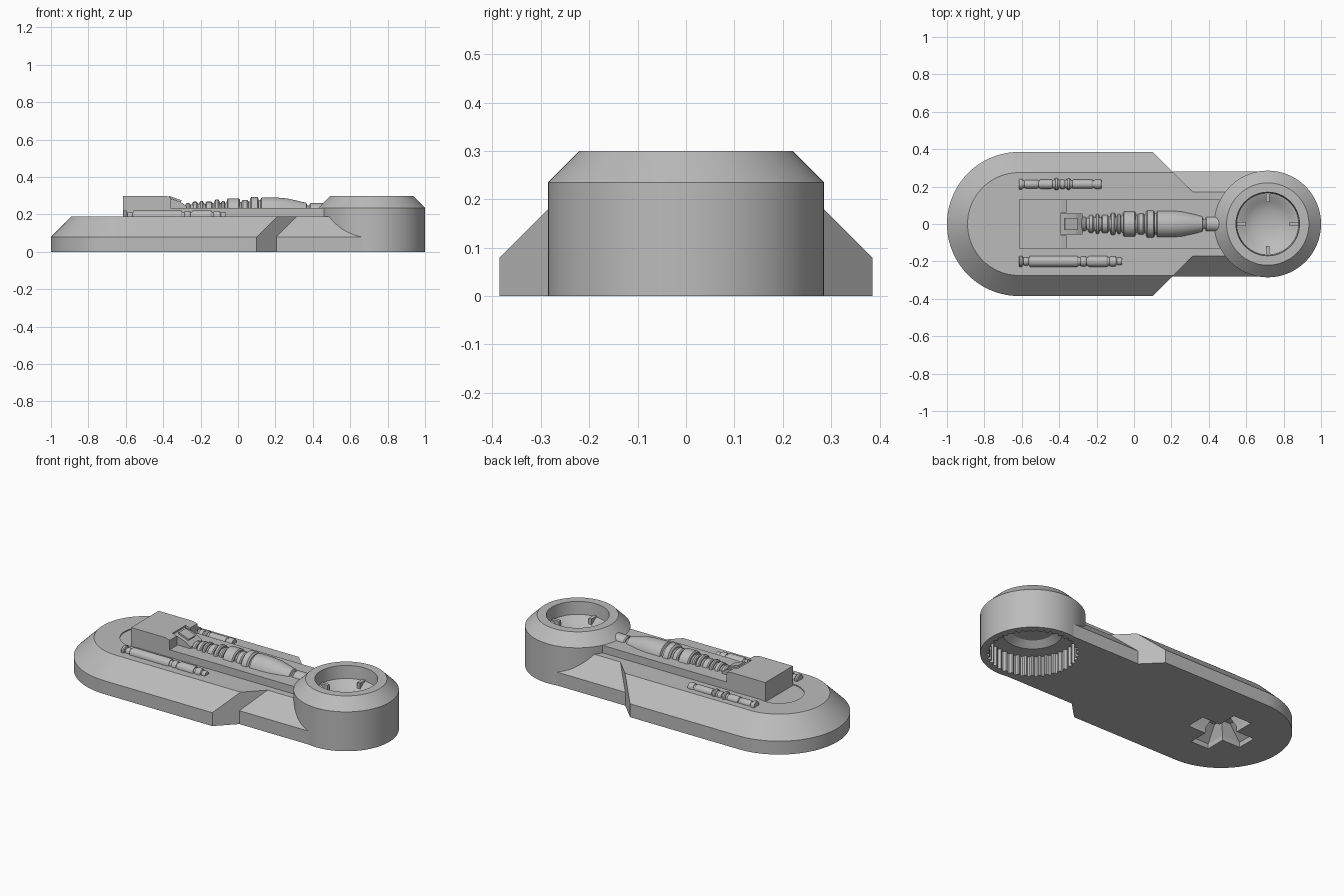
import bpy, bmesh, math
from mathutils import Matrix

cube = bpy.data.objects.get("Cube")
if cube:
    bpy.data.objects.remove(cube)

grey = bpy.data.materials.new("light_grey")
grey.use_nodes = True
grey.diffuse_color = (0.5, 0.5, 0.5, 1)
grey.node_tree.nodes["Principled BSDF"].inputs["Base Color"].default_value = (0.5, 0.5, 0.5, 1)

PIVOT, BOSS = -0.615, 0.715


def finish(name, bm, smooth=False):
    bmesh.ops.remove_doubles(bm, verts=bm.verts, dist=1e-5)
    bmesh.ops.recalc_face_normals(bm, faces=bm.faces)
    mesh = bpy.data.meshes.new(name)
    bm.to_mesh(mesh)
    bm.free()
    mesh.materials.append(grey)
    ob = bpy.data.objects.new(name, mesh)
    bpy.context.collection.objects.link(ob)
    bpy.ops.object.select_all(action='DESELECT')
    ob.select_set(True)
    bpy.context.view_layer.objects.active = ob
    if smooth:
        bpy.ops.object.shade_smooth_by_angle(angle=math.radians(25))
    return ob


def loft(name, rings, smooth=False):
    """Skin matching rings of points and cap both ends."""
    bm = bmesh.new()
    loops = [[bm.verts.new(p) for p in ring] for ring in rings]
    n = len(loops[0])
    for a, b in zip(loops, loops[1:]):
        for i in range(n):
            j = (i + 1) % n
            bm.faces.new((a[i], a[j], b[j], b[i]))
    bm.faces.new(loops[0])
    bm.faces.new(loops[-1])
    return finish(name, bm, smooth)


def lathe(name, profile, origin, along_x=False, n=32, toothed=()):
    """Spin (radius, height) points; toothed rows alternate in radius."""
    rings = []
    for k, (r, h) in enumerate(profile):
        ring = []
        for i in range(n):
            a = 2 * math.pi * i / n
            q = r - 0.014 * (i // 2 % 2) if k in toothed else r
            u, v = q * math.cos(a), q * math.sin(a)
            p = (h, u, v) if along_x else (u, v, h)
            ring.append([c + o for c, o in zip(p, origin)])
        rings.append(ring)
    return loft(name, rings, True)


def box(name, lo, hi, turn=None):
    bm = bmesh.new()
    size = [b - a for a, b in zip(lo, hi)]
    mid = [(a + b) / 2 for a, b in zip(lo, hi)]
    m = Matrix.Translation(mid) @ (turn or Matrix()) @ Matrix.Diagonal((*size, 1))
    bmesh.ops.create_cube(bm, size=1, matrix=m)
    return finish(name, bm)


def prism(name, profile, half):
    """Extrude an (x, z) profile across y."""
    return loft(name, [[(x, y, z) for x, z in profile] for y in (-half, half)])


def cut(target, cutter):
    cutter.hide_render = True
    mod = target.modifiers.new("cut", 'BOOLEAN')
    mod.operation, mod.object = 'DIFFERENCE', cutter
    bpy.ops.object.select_all(action='DESELECT')
    target.select_set(True)
    bpy.context.view_layer.objects.active = target
    bpy.ops.object.modifier_apply(modifier=mod.name)
    bpy.data.objects.remove(cutter)


def segments(pieces):
    """Turn (start, end, radius) bands into a profile with thin necks between."""
    out = []
    for a, b, r in pieces:
        e = min(0.006, (b - a) / 4)
        out += [(r * 0.75, a), (r * 0.88, a), (r, a + e), (r, b - e), (r * 0.88, b), (r * 0.75, b)]
    return out


# Chamfered body with a narrower arm
def outline(r, wide, narrow, half, z):
    pts = [(PIVOT + r * math.cos(a), r * math.sin(a), z)
           for a in (math.pi * (0.5 + i / 48) for i in range(49))]
    side = [(wide, r), (narrow, half), (BOSS, half)]
    pts += [(x, -y, z) for x, y in side]
    pts += [(x, y, z) for x, y in reversed(side)]
    return pts


low = (0.385, 0.1, 0.205, 0.28)
body = loft("body", [outline(*low, 0), outline(*low, 0.08),
                     outline(0.275, 0.21, 0.315, 0.17, 0.19)])
cut(body, lathe("boss_cutter", [(0.268, -0.1), (0.268, 0.4)], (BOSS, 0, 0), n=96))
cut(body, lathe("disc_cutter", [(0.135, 0.184), (0.135, 0.3)], (PIVOT, 0, 0), n=64))

# Cross socket under the wide end
for a, b in ((0.18, 0.06), (0.06, 0.18)):
    cut(body, loft("socket_cutter", [
        [(PIVOT + sx * a * k, sy * b * k, z) for sx, sy in ((-1, -1), (1, -1), (1, 1), (-1, 1))]
        for k, z in ((1, -0.05), (1, 0.03), (0.5, 0.1))]))
bpy.ops.object.shade_smooth_by_angle(angle=math.radians(25))

# Round boss with a dished top and a toothed bore below
lathe("boss", [(0, 0.155), (0.12, 0.15), (0.16, 0.12), (0.25, 0.12), (0.25, 0),
               (0.285, 0), (0.285, 0.235), (0.22, 0.3), (0.17, 0.3), (0.165, 0.225),
               (0.15, 0.22), (0.12, 0.198), (0.08, 0.18), (0.04, 0.173), (0, 0.17)],
      (BOSS, 0, 0), n=160, toothed=(3, 4))
for i in range(4):
    a = i * math.pi / 2
    x, y = BOSS + 0.142 * math.cos(a), 0.142 * math.sin(a)
    box("dish_clip", (x - 0.025, y - 0.01, 0.18), (x + 0.025, y + 0.01, 0.232),
        Matrix.Rotation(a, 4, 'Z'))

# Raised tray and end block
box("tray", (PIVOT, -0.13, 0.18), (0.46, 0.13, 0.235))
block = prism("end_block", [(PIVOT, 0.18), (PIVOT, 0.3), (-0.39, 0.3), (-0.36, 0.292),
                            (-0.36, 0.18)], 0.13)
cut(block, box("notch_cutter", (-0.39, -0.062, 0.235), (-0.3, 0.062, 0.35)))
prism("sloped_mount", [(-0.4, 0.22), (-0.4, 0.292), (-0.36, 0.285), (-0.31, 0.268),
                       (-0.275, 0.245), (-0.275, 0.22)], 0.055)
box("mount_plate", (-0.372, -0.032, 0.278), (-0.302, 0.032, 0.288),
    Matrix.Rotation(math.radians(20), 4, 'Y'))

# Central piston
bands = [(-0.28, -0.255, 0.042), (-0.245, -0.215, 0.05), (-0.205, -0.185, 0.055),
         (-0.175, -0.135, 0.05), (-0.125, -0.1, 0.062), (-0.09, -0.07, 0.055),
         (-0.06, 0.01, 0.068), (0.02, 0.055, 0.06), (0.065, 0.11, 0.075)]
taper = [(0.06, 0.12), (0.073, 0.125), (0.073, 0.2), (0.068, 0.26), (0.055, 0.32),
         (0.044, 0.365), (0.03, 0.37), (0.03, 0.38)]
tip = segments([(0.382, 0.47, 0.042)])
lathe("piston", segments(bands) + taper + tip, (0, 0, 0.218), True, 40)

# Side pistons
front = [(-0.615, -0.595, 0.03), (-0.59, -0.565, 0.022), (-0.56, -0.3, 0.03),
         (-0.285, -0.255, 0.027), (-0.245, -0.14, 0.03), (-0.13, -0.095, 0.027),
         (-0.09, -0.065, 0.02)]
back = [(-0.615, -0.595, 0.028), (-0.585, -0.51, 0.022), (-0.505, -0.435, 0.025),
        (-0.425, -0.405, 0.032), (-0.395, -0.37, 0.025), (-0.36, -0.34, 0.03),
        (-0.33, -0.22, 0.024), (-0.21, -0.175, 0.026)]
lathe("front_side_piston", segments(front), (0, -0.2, 0.192), True, 24)
lathe("back_side_piston", segments(back), (0, 0.213, 0.192), True, 24)
